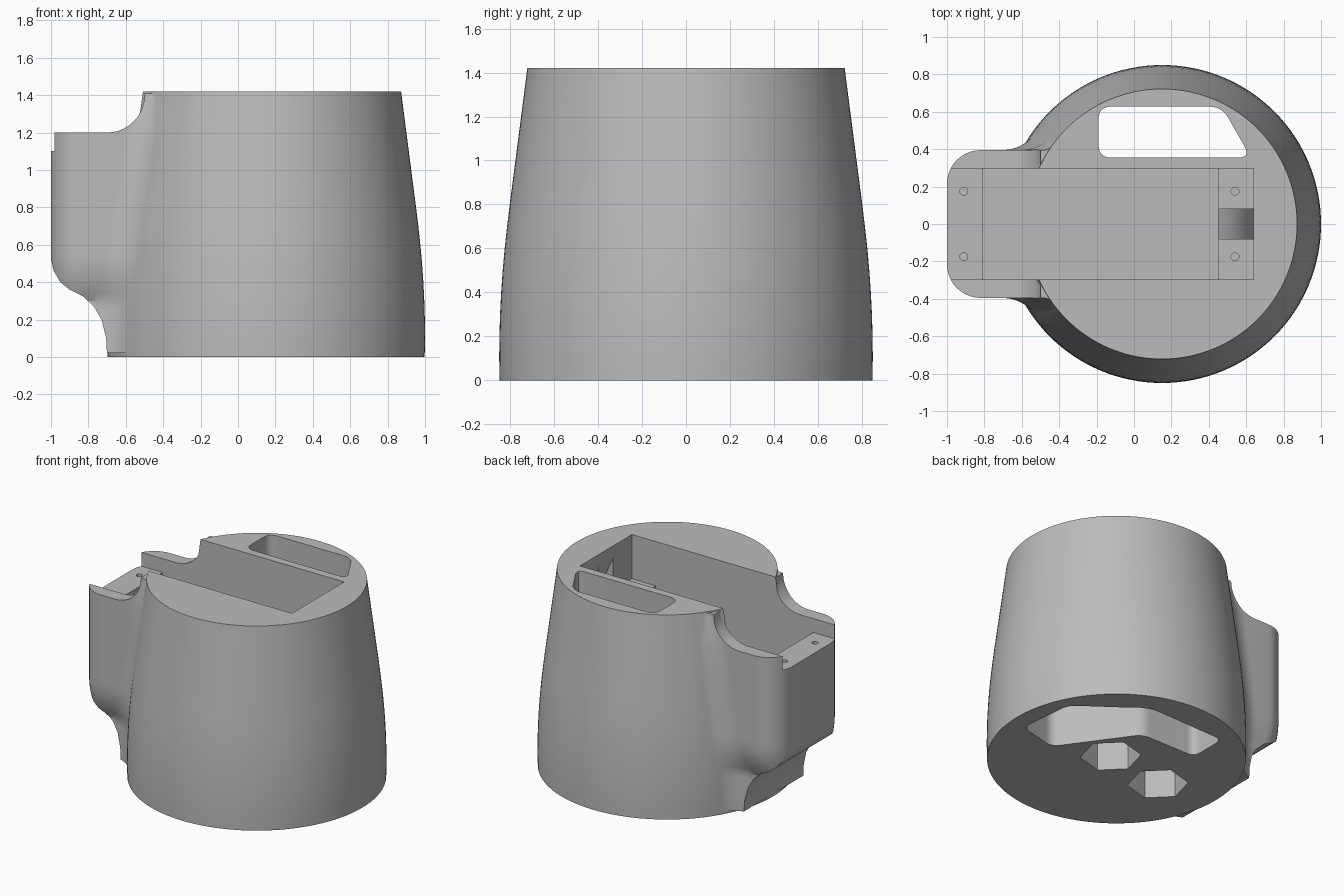
import bpy, bmesh
from math import sin, cos, pi, sqrt, atan2
from mathutils import Vector

cube = bpy.data.objects.get("Cube")
if cube:
    bpy.data.objects.remove(cube, do_unlink=True)

grey = bpy.data.materials.new("plain grey")
grey.use_nodes = True
grey.diffuse_color = (0.5, 0.5, 0.5, 1)
grey.node_tree.nodes["Principled BSDF"].inputs["Base Color"].default_value = (0.5, 0.5, 0.5, 1)

CX = 0.15  # axis of the round body


def loft(name, rings):
    """Closed solid through rings with equal point counts."""
    bm = bmesh.new()
    rows = [[bm.verts.new(p) for p in ring] for ring in rings]
    n = len(rows[0])
    for a, b in zip(rows, rows[1:]):
        for i in range(n):
            j = (i + 1) % n
            bm.faces.new((a[i], a[j], b[j], b[i]))
    bm.faces.new(rows[0])
    bm.faces.new(rows[-1])
    bmesh.ops.recalc_face_normals(bm, faces=bm.faces)
    mesh = bpy.data.meshes.new(name)
    bm.to_mesh(mesh)
    bm.free()
    mesh.materials.append(grey)
    obj = bpy.data.objects.new(name, mesh)
    bpy.context.collection.objects.link(obj)
    return obj


def upright(name, plan, z0, z1):
    return loft(name, [[(x, y, z) for x, y in plan] for z in (z0, z1)])


def sideways(name, profile, half):
    return loft(name, [[(x, y, z) for x, z in profile] for y in (-half, half)])


def box(name, x0, x1, half, z0, z1):
    return upright(name, [(x0, -half), (x1, -half), (x1, half), (x0, half)], z0, z1)


def ngon(x, y, r, n, turn=0):
    return [(x + r * cos(turn + 2 * pi * i / n), y + r * sin(turn + 2 * pi * i / n)) for i in range(n)]


def rounded(points, r, steps=6):
    """Soften every corner of a polygon."""
    out = []
    for i, p in enumerate(points):
        p = Vector(p)
        a = Vector(points[i - 1]) - p
        b = Vector(points[(i + 1) % len(points)]) - p
        a, b = p + a.normalized() * r, p + b.normalized() * r
        for k in range(steps + 1):
            t = k / steps
            out.append(tuple(a * (1 - t) ** 2 + p * (2 * t * (1 - t)) + b * t * t))
    return out


def combine(target, tool, operation):
    mod = target.modifiers.new(operation.title(), 'BOOLEAN')
    mod.operation = operation
    mod.solver = 'EXACT'
    mod.object = tool
    bpy.context.view_layer.objects.active = target
    bpy.ops.object.modifier_apply(modifier=mod.name)
    bpy.data.objects.remove(tool, do_unlink=True)


# Tapered round body
TAPER = [(0, .848), (.1, .85), (.2, .849), (.3, .846), (.4, .841), (.5, .834), (.6, .825),
         (.7, .814), (.8, .802), (1.42, .722)]


def radius(z):
    for (z0, r0), (z1, r1) in zip(TAPER, TAPER[1:]):
        if z <= z1:
            return r0 + (r1 - r0) * (z - z0) / (z1 - z0)
    return TAPER[-1][1]


body = loft("tapered_housing", [[(x, y, z) for x, y in ngon(CX, 0, r, 128)] for z, r in TAPER])


# Side arm: rounded end, blended into the body by a fillet at each height
def arm_ring(z):
    under = min(max((.55 - z) / .25, 0), 1)
    w = .395 - .07 * under ** 2
    fillet = .25 if z < 1.2 else .25 - .19 * (z - 1.2) / .22
    R = radius(z) - .004
    reach = sqrt((R + fillet) ** 2 - (w + fillet) ** 2)
    fx, fy = CX - reach, w + fillet
    corner = .18
    half = [(-1 + corner - corner * cos(a), w - corner + corner * sin(a))
            for a in [pi / 2 * i / 10 for i in range(11)]]
    end = atan2(-fy, CX - fx)
    half += [(fx + fillet * cos(a), fy + fillet * sin(a))
             for a in [-pi / 2 + (end + pi / 2) * i / 10 for i in range(11)]]
    half.append((0, .8 * half[-1][1]))
    return [(x, y, z) for x, y in half] + [(x, -y, z) for x, y in reversed(half)]


heights = [.02 + .04 * i for i in range(15)] + [.8, 1, 1.2, 1.25, 1.3, 1.35, 1.4, 1.415]
arm = loft("side_arm", [arm_ring(z) for z in heights])
scoop = [(-.7 + .2 * sin(a), 1.4 - .2 * cos(a)) for a in [pi / 2 * i / 10 for i in range(11)]]
belly = [(-.7, .01), (-.705, .1), (-.73, .2), (-.77, .27), (-.83, .325), (-.9, .36),
         (-.95, .4), (-.985, .46), (-1.002, .53), (-1.002, 1.2)]
combine(arm, sideways("arm_outline", belly + scoop + [(-.5, 1.41), (-.1, 1.41), (-.1, .01)], .9), 'INTERSECT')
combine(body, arm, 'UNION')

# Long tray, deep well and the curved cable channel
combine(body, box("tray", -1.2, .64, .297, 1.1, 1.6), 'DIFFERENCE')
combine(body, box("well", -.81, .45, .297, .55, 1.2), 'DIFFERENCE')
channel = [(.44, 1.15), (.44, 1.1), (.52, 1.06), (.59, .98), (.64, .87), (.67, .7), (.69, .25),
           (.82, .25), (.81, .8), (.74, 1.1), (.63, 1.36), (.6, 1.36)]
combine(body, sideways("channel", channel, .08), 'DIFFERENCE')

# Through slot and the wider cavity under it
slot = rounded([(-.19, .355), (.625, .355), (.47, .628), (-.19, .628)], .07)
combine(body, upright("slot", slot, -.2, 1.6), 'DIFFERENCE')
cavity = rounded([(-.22, .35), (.22, .35), (.58, -.15), (.88, -.08), (.84, .33), (.4, .65), (-.22, .632)], .06)
combine(body, upright("cavity", cavity, -.2, .3), 'DIFFERENCE')

# Hexagonal recesses underneath
for x, y in ((.2, 0), (-.27, -.08)):
    combine(body, upright("hex_recess", ngon(x, y, .2, 6, pi / 12), -.2, .25), 'DIFFERENCE')

# Screw holes in both ledges
for x in (-.91, .54):
    for y in (-.175, .175):
        combine(body, upright("screw_hole", ngon(x, y, .021, 20), .9, 1.2), 'DIFFERENCE')

bpy.ops.object.select_all(action='DESELECT')
body.select_set(True)
bpy.context.view_layer.objects.active = body
bpy.ops.object.shade_smooth_by_angle(angle=pi / 7)
